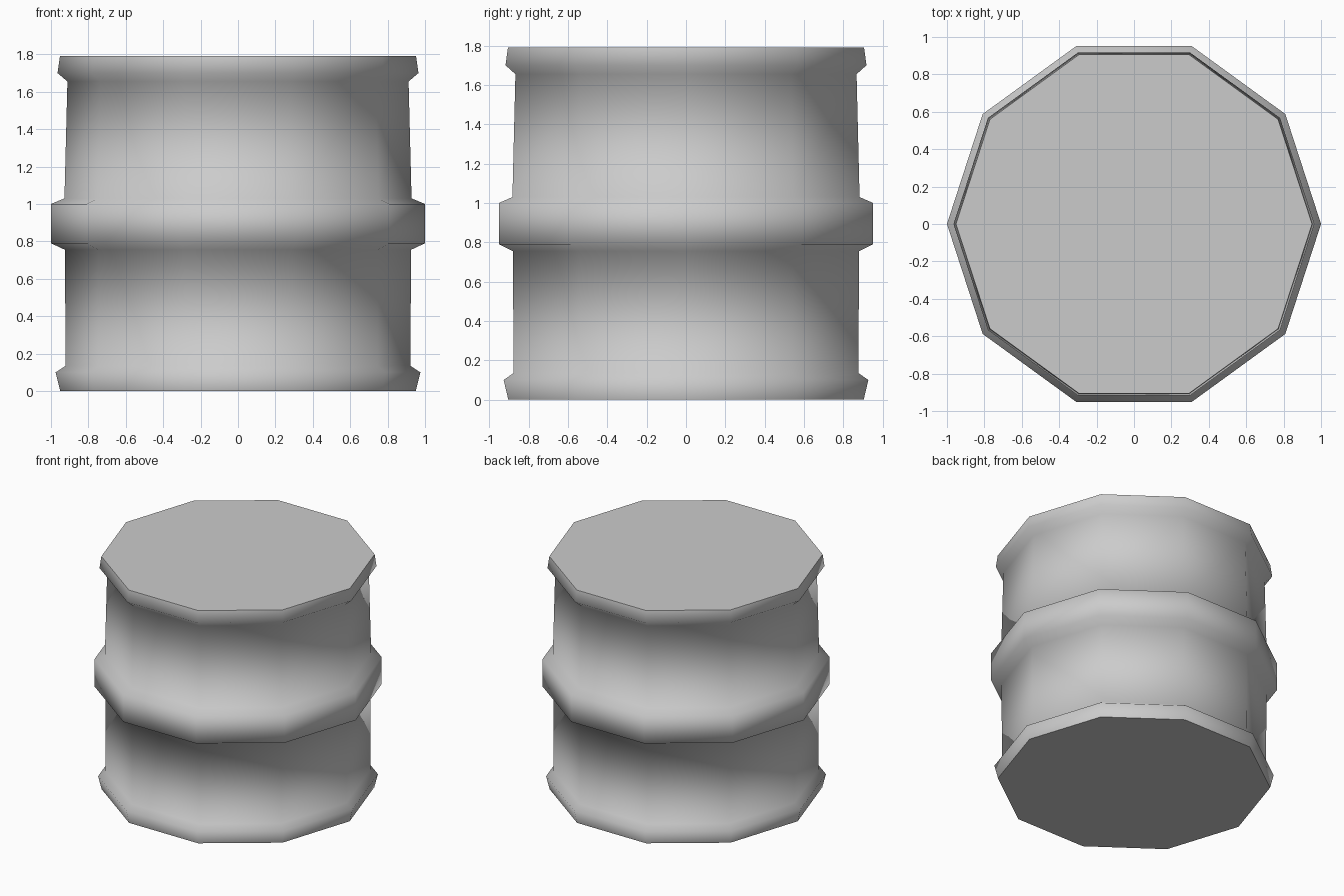
import bpy, bmesh
from math import cos, sin, tau

cube = bpy.data.objects.get("Cube")
if cube:
    bpy.data.objects.remove(cube, do_unlink=True)

SIDES = 10

# Single grey finish
grey = bpy.data.materials.new("light_grey")
grey.use_nodes = True
colour = (0.6, 0.6, 0.6, 1)
grey.diffuse_color = colour
grey.node_tree.nodes["Principled BSDF"].inputs["Base Color"].default_value = colour

# Outline as (radius, height): base rim, lower wall, middle rib, upper wall, top rim
profile = [(0.95, 0), (0.975, 0.1), (0.922, 0.135),
           (0.925, 0.755), (1, 0.79), (1, 1), (0.928, 1.03),
           (0.912, 1.655), (0.965, 1.7), (0.952, 1.79)]

bm = bmesh.new()
rings = [[bm.verts.new((r * cos(tau * i / SIDES), r * sin(tau * i / SIDES), z))
          for i in range(SIDES)] for r, z in profile]

# Smooth side walls between neighbouring rings
for low, high in zip(rings, rings[1:]):
    for i in range(SIDES):
        j = (i + 1) % SIDES
        bm.faces.new((low[i], low[j], high[j], high[i])).smooth = True

# Flat lids with a crisp border
for lid in (bm.faces.new(rings[0][::-1]), bm.faces.new(rings[-1])):
    lid.smooth = False
    for edge in lid.edges:
        edge.smooth = False

mesh = bpy.data.meshes.new("barrel_body")
bm.to_mesh(mesh)
bm.free()
mesh.materials.append(grey)
barrel = bpy.data.objects.new("barrel_body", mesh)
bpy.context.collection.objects.link(barrel)
